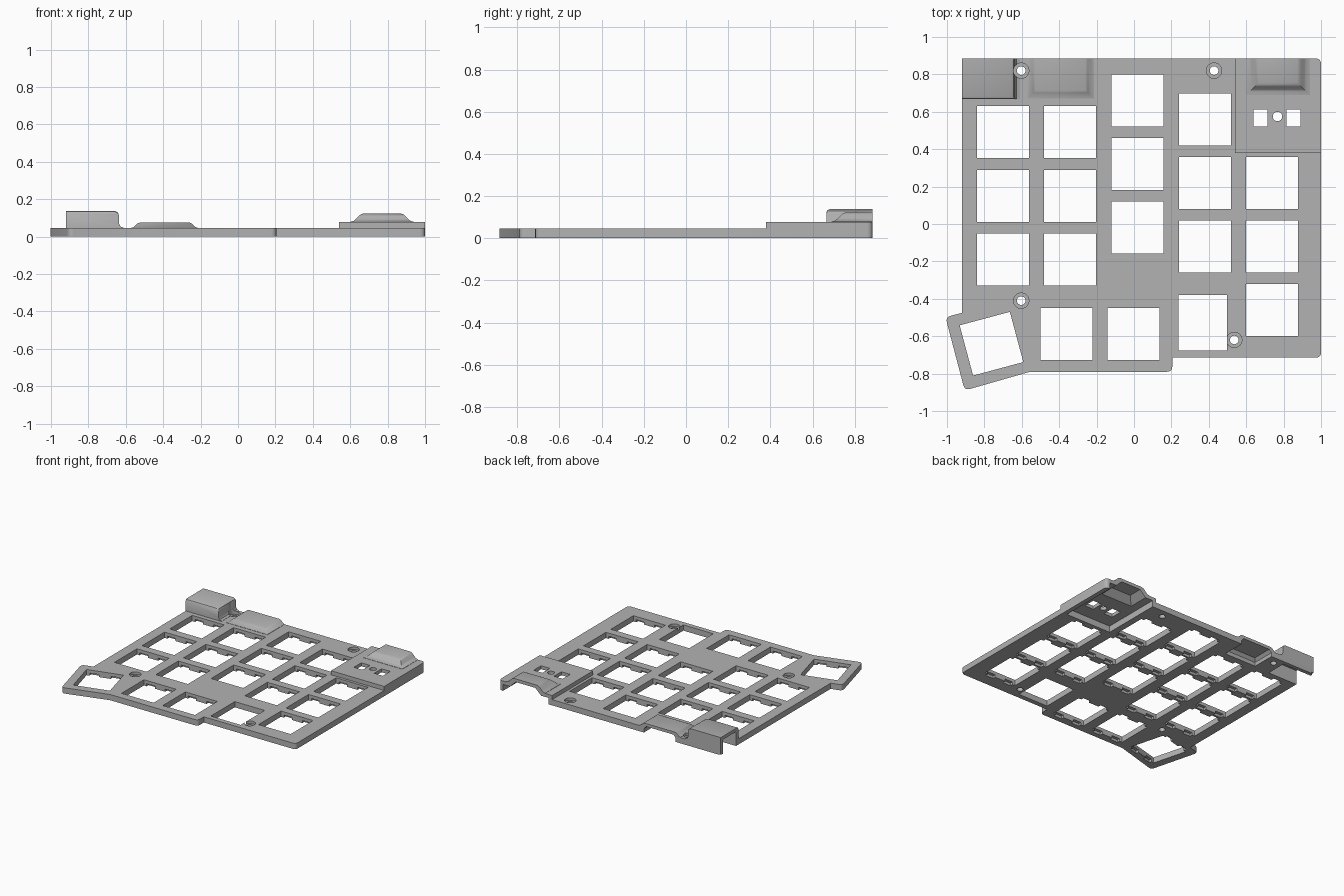
import bpy, bmesh, math
from mathutils import Matrix, Vector

cube = bpy.data.objects.get("Cube")
if cube:
    bpy.data.objects.remove(cube, do_unlink=True)

THICK, BACK = 0.045, 0.885

grey = bpy.data.materials.new("plastic_grey")
grey.use_nodes = True
grey.diffuse_color = (0.45, 0.45, 0.45, 1)
grey.node_tree.nodes["Principled BSDF"].inputs["Base Color"].default_value = (0.45, 0.45, 0.45, 1)


def loft(bm, rings):
    """Skin a closed solid through equal-length rings, lowest ring first."""
    loops = [[bm.verts.new(p) for p in ring] for ring in rings]
    n = len(loops[0])
    for low, high in zip(loops, loops[1:]):
        for i in range(n):
            j = (i + 1) % n
            bm.faces.new((low[i], low[j], high[j], high[i]))
    bm.faces.new(loops[0][::-1])
    bm.faces.new(loops[-1])


def rounded(points, radius, which=None):
    """Replace chosen corners of an outline with short arcs."""
    out = []
    for i, p in enumerate(points):
        p = Vector(p)
        if which is not None and i not in which:
            out.append(p)
            continue
        a = p + (Vector(points[i - 1]) - p).normalized() * radius
        b = p + (Vector(points[(i + 1) % len(points)]) - p).normalized() * radius
        for k in range(6):
            t = k / 5
            out.append(a * (1 - t) ** 2 + p * 2 * t * (1 - t) + b * t * t)
    return out


def prism(bm, outline, z0, z1):
    loft(bm, [[(p[0], p[1], z) for p in outline] for z in (z0, z1)])


def box(bm, x0, x1, y0, y1, z0, z1):
    prism(bm, [(x0, y0), (x1, y0), (x1, y1), (x0, y1)], z0, z1)


def cylinder(bm, x, y, r, z0, z1, n=32):
    prism(bm, [(x + r * math.cos(math.tau * i / n), y + r * math.sin(math.tau * i / n))
               for i in range(n)], z0, z1)


def mound(bm, x0, x1, y0, y1, levels):
    """Cover with a flat back; the other three sides step in by (inset, height)."""
    loft(bm, [[(x0 + d, y0 + d, z), (x1 - d, y0 + d, z), (x1 - d, y1, z), (x0 + d, y1, z)]
              for d, z in levels])


def make(name, bm):
    bmesh.ops.recalc_face_normals(bm, faces=bm.faces)
    mesh = bpy.data.meshes.new(name)
    bm.to_mesh(mesh)
    bm.free()
    obj = bpy.data.objects.new(name, mesh)
    bpy.context.scene.collection.objects.link(obj)
    mesh.materials.append(grey)
    return obj


def combine(target, bm, operation):
    tool = make("helper", bm)
    tool.hide_render = True
    mod = target.modifiers.new(operation, 'BOOLEAN')
    mod.operation, mod.object, mod.solver, mod.use_self = operation, tool, 'EXACT', True
    bpy.context.view_layer.objects.active = target
    bpy.ops.object.modifier_apply(modifier=mod.name)
    bpy.data.objects.remove(tool, do_unlink=True)


# Base plate
bm = bmesh.new()
outline = [(-0.92, BACK), (-0.92, -0.475), (-1.008, -0.498), (-0.905, -0.89), (-0.555, -0.79),
           (0.205, -0.79), (0.205, -0.715), (1, -0.715), (1, BACK)]
prism(bm, rounded(outline, 0.03, (0, 2, 3, 5, 7, 8)), 0, THICK)
plate = make("switch_plate", bm)

# Raised corner deck
bm = bmesh.new()
prism(bm, rounded([(0.54, 0.38), (1, 0.38), (1, BACK), (0.54, BACK)], 0.03, (2,)), 0.01, 0.077)
combine(plate, bm, 'UNION')

# Connector covers
bm = bmesh.new()
mound(bm, 0.60, 0.94, 0.69, BACK, [(0, 0.06), (0, 0.079), (0.018, 0.084), (0.03, 0.094),
                                  (0.045, 0.11), (0.055, 0.118), (0.067, 0.123)])
mound(bm, -0.57, -0.215, 0.67, BACK, [(0, 0.02), (0, 0.047), (0.013, 0.051), (0.032, 0.07),
                                     (0.045, 0.075)])
combine(plate, bm, 'UNION')

# Jack housing: rounded profile along its inner side
bm = bmesh.new()
profile = [(-0.92, 0.01), (-0.61, 0.01), (-0.61, 0.047), (-0.627, 0.053), (-0.637, 0.07),
           (-0.637, 0.115), (-0.643, 0.13), (-0.66, 0.138), (-0.92, 0.138)]
loft(bm, [[(x, y, z - drop if z > 0.12 else z) for x, z in profile]
          for y, drop in ((0.667, 0.012), (0.672, 0.004), (0.682, 0), (BACK, 0))])
combine(plate, bm, 'UNION')

# Hollows under the deck and covers, open at the back
bm = bmesh.new()
box(bm, 0.57, 0.965, 0.41, 0.95, -0.1, 0.05)
mound(bm, 0.635, 0.905, 0.725, 0.95, [(0, 0.04), (0, 0.05), (0.05, 0.098)])
mound(bm, -0.53, -0.255, 0.705, 0.95, [(0, -0.1), (0, 0.03), (0.02, 0.052)])
box(bm, -1.1, -0.665, 0.695, BACK - 0.03, -0.1, 0.112)
combine(plate, bm, 'DIFFERENCE')

# Key openings, with clip notches under their front and back edges
keys = [(x, y) for x in (-0.70, -0.342) for y in (0.493, 0.151, -0.191)]
keys += [(0.018, y) for y in (0.66, 0.322, -0.02)]
keys += [(0.38, y) for y in (0.56, 0.22, -0.121)]
keys += [(0.737, y) for y in (0.22, -0.121, -0.461)]
keys += [(-0.361, -0.588), (-0.003, -0.588)]
places = [(x, y, 0) for x, y in keys] + [(-0.762, -0.64, math.radians(15))]
openings, notches = bmesh.new(), bmesh.new()
for x, y, angle in places:
    place = Matrix.Translation((x, y, 0)) @ Matrix.Rotation(angle, 4, 'Z')
    for cutter, parts in ((openings, [(0, 0, 0.139, 0.139, 0.3)]),
                          (notches, [(sx * 0.08, sy * 0.142, 0.035, 0.02, 0.02)
                                     for sx in (-1, 1) for sy in (-1, 1)])):
        for cx, cy, hx, hy, top in parts:
            start = len(cutter.verts)
            box(cutter, cx - hx, cx + hx, cy - hy, cy + hy, -0.1, top)
            cutter.verts.ensure_lookup_table()
            bmesh.ops.transform(cutter, matrix=place, verts=cutter.verts[start:])
box(openings, 0.238, 0.497, -0.677, -0.38, -0.1, 0.3)

# Deck windows
for x in (0.677, 0.853):
    box(openings, x - 0.038, x + 0.038, 0.52, 0.612, -0.1, 0.3)
cylinder(openings, 0.767, 0.575, 0.025, -0.1, 0.3)
combine(plate, openings, 'DIFFERENCE')
combine(plate, notches, 'DIFFERENCE')

# Counterbored screw holes
screws = [(-0.603, 0.82), (0.428, 0.82), (-0.603, -0.41), (0.536, -0.62)]
for radius, low in ((0.041, 0.026), (0.023, -0.1)):
    bm = bmesh.new()
    for x, y in screws:
        cylinder(bm, x, y, radius, low, 0.3)
    combine(plate, bm, 'DIFFERENCE')

bpy.ops.object.select_all(action='DESELECT')
plate.select_set(True)
bpy.context.view_layer.objects.active = plate
bpy.ops.object.shade_smooth_by_angle(angle=math.radians(35))
